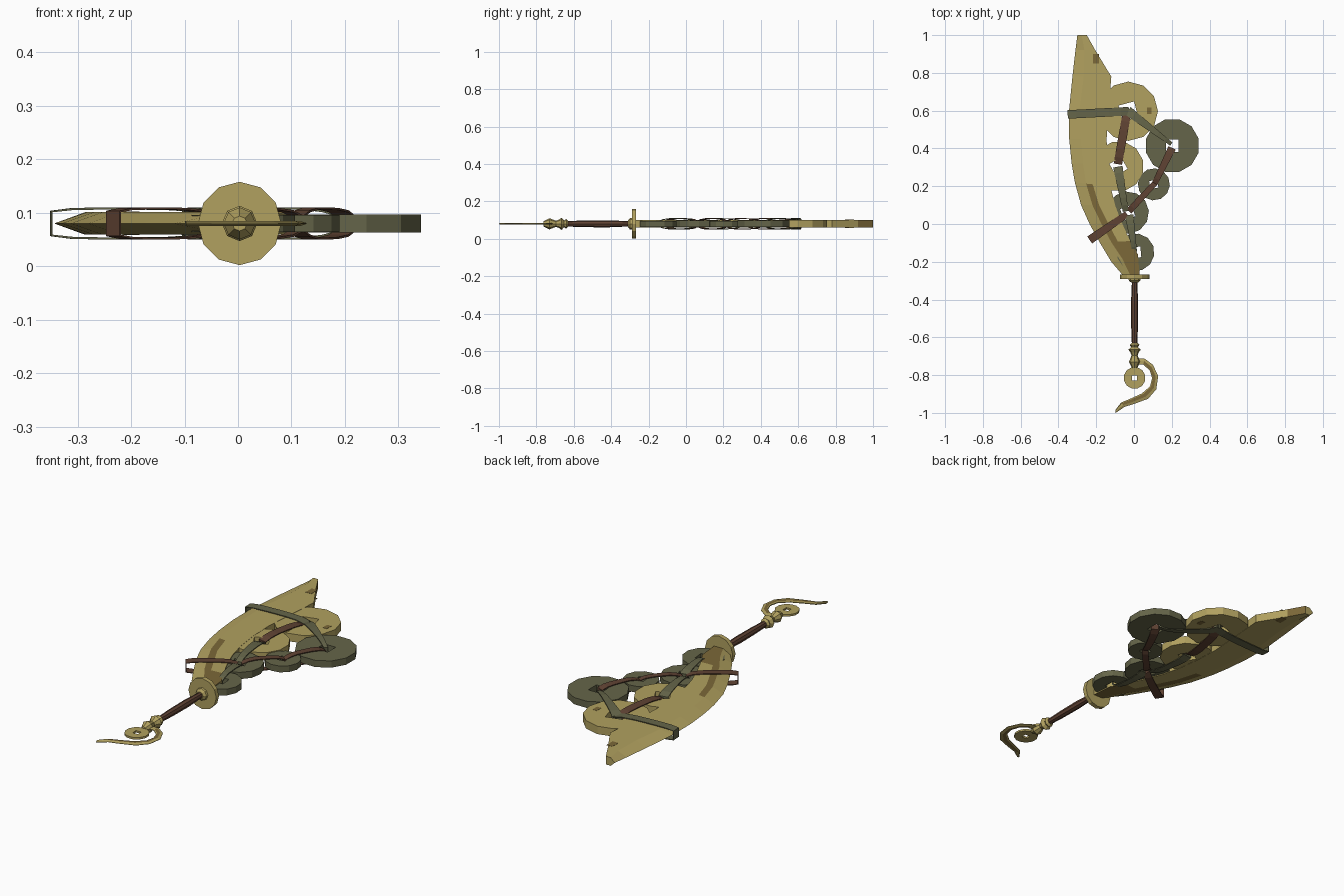
import bpy, bmesh
from math import sin, cos, pi, radians
from mathutils import Vector

if "Cube" in bpy.data.objects:
    bpy.data.objects.remove(bpy.data.objects["Cube"])

ZC = 0.08  # height of the flat mid plane


def material(name, rgb):
    m = bpy.data.materials.new(name)
    m.use_nodes = True
    m.diffuse_color = (*rgb, 1)
    m.node_tree.nodes["Principled BSDF"].inputs["Base Color"].default_value = (*rgb, 1)
    return m


GOLD = material("aged gold", (0.44, 0.355, 0.115))
DARK = material("tarnished gold", (0.2, 0.138, 0.04))
GREEN = material("green bronze", (0.13, 0.13, 0.067))
BROWN = material("brown leather", (0.115, 0.055, 0.033))


def finish(name, bm, *mats):
    bmesh.ops.remove_doubles(bm, verts=bm.verts, dist=0.0002)
    bmesh.ops.recalc_face_normals(bm, faces=bm.faces)
    me = bpy.data.meshes.new(name)
    bm.to_mesh(me)
    bm.free()
    for m in mats:
        me.materials.append(m)
    ob = bpy.data.objects.new(name, me)
    bpy.context.collection.objects.link(ob)
    return ob


def loft(name, rows, rule):
    """Two-sided slab from rows of (x, y, half thickness); rule picks dark cells."""
    bm = bmesh.new()
    sides = [[[bm.verts.new((x, y, ZC + s * h)) for x, y, h in r] for r in rows] for s in (1, -1)]
    top, bot = sides
    n, c = len(rows), len(rows[0])
    for i in range(n - 1):
        for g in sides:
            for j in range(c - 1):
                f = bm.faces.new((g[i][j], g[i + 1][j], g[i + 1][j + 1], g[i][j + 1]))
                f.material_index = int(rule(i, j))
        for j in (0, c - 1):
            f = bm.faces.new((top[i][j], top[i + 1][j], bot[i + 1][j], bot[i][j]))
            f.material_index = int(j > 0 and rule(i, c - 1))
    for i in (0, n - 1):
        for j in range(c - 1):
            bm.faces.new((top[i][j], top[i][j + 1], bot[i][j + 1], bot[i][j]))
    return finish(name, bm, GOLD, DARK)


def disc(name, x, y, r, hole, half, mat, turn=0):
    """Twelve-sided disc with a square hole."""
    bm = bmesh.new()
    rings = []
    for z in (ZC - half, ZC + half):
        ring = lambda n, rad: [bm.verts.new((x + rad * cos(a), y + rad * sin(a), z))
                               for a in (radians(45 + turn) + 2 * pi * k / n for k in range(n))]
        rings.append((ring(12, r), ring(4, hole)))
    for o, q in rings:
        for k in range(4):
            bm.faces.new([o[(3 * k + d) % 12] for d in range(4)] + [q[(k + 1) % 4], q[k]])
    for part, n in ((0, 12), (1, 4)):
        a, b = rings[0][part], rings[1][part]
        for k in range(n):
            bm.faces.new((a[k], a[(k + 1) % n], b[(k + 1) % n], b[k]))
    return finish(name, bm, mat)


def lathe(name, profile, seg, mat):
    """Turned part along y from (y, radius) pairs."""
    bm = bmesh.new()
    rings = [[bm.verts.new((0.003 + r * sin(2 * pi * k / seg), y, ZC + r * cos(2 * pi * k / seg)))
              for k in range(seg)] for y, r in profile]
    for a, b in zip(rings, rings[1:]):
        for k in range(seg):
            bm.faces.new((a[k], a[(k + 1) % seg], b[(k + 1) % seg], b[k]))
    bm.faces.new(rings[0])
    bm.faces.new(rings[-1])
    return finish(name, bm, mat)


def strap(name, start, end, w0, w1, mat, wraps=False):
    """Closed band bulging above and below, pinched where it enters a hole."""
    a, b = Vector(start), Vector(end)
    side = (b - a).normalized().orthogonal()
    half = [(0, 0.012), (0.13, 0.021), (0.32, 0.025), (0.5, 0.026), (0.7, 0.026)]
    half += [(0.88, 0.025), (1, 0.021)] if wraps else [(0.87, 0.021), (1, 0.012)]
    loop = half + [(t, -h) for t, h in reversed(half)]
    bm = bmesh.new()
    pairs = []
    for t, h in loop:
        p, w = a.lerp(b, t), (w0 + (w1 - w0) * t) / 2
        pairs.append([bm.verts.new((*(p + side * s * w), ZC + h)) for s in (1, -1)])
    for k in range(len(pairs)):
        p, q = pairs[k - 1], pairs[k]
        bm.faces.new((p[0], p[1], q[1], q[0]))
    ob = finish(name, bm, mat)
    mod = ob.modifiers.new("thickness", "SOLIDIFY")
    mod.thickness, mod.offset = 0.004, 1
    return ob


# Blade: sharp outer edge, thick inner back, tarnished fuller and base
outline = [((-0.30, 1.0), (-0.25, 1.0)), ((-0.31, 0.92), (-0.205, 0.92)),
           ((-0.326, 0.78), (-0.12, 0.78)), ((-0.344, 0.6), (-0.13, 0.66)),
           ((-0.343, 0.45), (-0.145, 0.45)), ((-0.33, 0.32), (-0.14, 0.32)),
           ((-0.313, 0.22), (-0.125, 0.2)), ((-0.28, 0.1), (-0.1, 0.1)),
           ((-0.235, 0.0), (-0.07, 0.02)), ((-0.18, -0.1), (-0.02, -0.09)),
           ((-0.12, -0.2), (0.02, -0.16)), ((-0.06, -0.27), (0.03, -0.27))]
rows = []
for o, i in outline:
    o, i = Vector(o), Vector(i)
    w = (i - o).length
    cuts = [(0, 0), (min(0.06, 0.45 * w) / w, 0.021), (min(0.095, 0.7 * w) / w, 0.021), (1, 0.021)]
    rows.append([(*o.lerp(i, t), h) for t, h in cuts])
loft("blade", rows, lambda i, j: (j == 1 and 6 <= i) or (j == 2 and i >= 9) or (j == 3 and i == 0))

# Discs along the back of the blade
disc("upper_gold_disc", -0.03, 0.597, 0.157, 0.06, 0.02, GOLD, 15)
disc("lower_gold_disc", -0.082, 0.305, 0.133, 0.05, 0.02, GOLD, 30)
disc("large_green_disc", 0.203, 0.415, 0.144, 0.046, 0.017, GREEN)
disc("small_green_disc", 0.105, 0.21, 0.085, 0.03, 0.016, GREEN, 10)
disc("middle_green_disc", -0.033, 0.06, 0.112, 0.045, 0.017, GREEN, 20)
disc("base_green_disc", 0.008, -0.15, 0.1, 0.04, 0.016, GREEN, 5)

# Tarnished patches as thin plates on both faces
for k, (x, y, s, top) in enumerate([(0.08, 0.6, 0.012, 0.02), (-0.05, 0.468, 0.012, 0.02),
                                    (-0.2, 0.875, 0.016, 0.021)]):
    for z in (ZC + top, ZC - top):
        bpy.ops.mesh.primitive_cube_add(size=1, location=(x, y, z))
        plate = bpy.context.object
        plate.name = f"tarnish_patch_{k}"
        plate.scale = (2 * s, 3 * s, 0.002)
        plate.data.materials.append(DARK)

# Straps lacing the discs to each other and to the blade
strap("upper_blade_strap", (-0.03, 0.597), (-0.348, 0.58), 0.045, 0.045, GREEN, True)
strap("upper_disc_strap", (-0.03, 0.597), (0.195, 0.425), 0.05, 0.02, GREEN)
strap("gold_disc_strap", (-0.04, 0.575), (-0.085, 0.32), 0.045, 0.045, BROWN)
strap("gold_to_green_strap", (-0.085, 0.3), (-0.045, 0.07), 0.05, 0.03, GREEN)
strap("large_disc_strap", (0.2, 0.4), (0.11, 0.215), 0.042, 0.03, BROWN)
strap("small_disc_strap", (0.11, 0.215), (-0.025, 0.07), 0.03, 0.035, BROWN)
strap("lower_blade_strap", (-0.04, 0.05), (-0.232, -0.083), 0.035, 0.045, BROWN, True)
strap("base_disc_strap", (-0.025, 0.045), (0.003, -0.145), 0.045, 0.025, GREEN)

# Guard, grip and pommel
lathe("guard", [(-0.29, 0.078), (-0.268, 0.078)], 12, GOLD)
lathe("guard_collar", [(-0.31, 0.018), (-0.3, 0.03), (-0.288, 0.032)], 8, GOLD)
lathe("grip", [(-0.65, 0.014), (-0.54, 0.018), (-0.42, 0.019), (-0.3, 0.014)], 8, BROWN)
lathe("pommel", [(-0.762, 0.014), (-0.75, 0.02), (-0.73, 0.03), (-0.715, 0.024), (-0.695, 0.016),
                 (-0.68, 0.022), (-0.665, 0.033), (-0.652, 0.018), (-0.64, 0.026), (-0.63, 0.016)],
      8, GOLD)

# Pommel ring and curved hook with a tarnished spine
disc("pommel_ring", 0.003, -0.815, 0.058, 0.02, 0.005, GOLD)
hook = [((0.01, -0.71), (0.01, -0.745)), ((0.055, -0.712), (0.05, -0.745)),
        ((0.1, -0.745), (0.083, -0.775)), ((0.128, -0.805), (0.096, -0.815)),
        ((0.118, -0.875), (0.085, -0.86)), ((0.075, -0.925), (0.04, -0.898)),
        ((0.0, -0.953), (-0.02, -0.925)), ((-0.05, -0.968), (-0.068, -0.945)),
        ((-0.097, -1.0), (-0.099, -0.985))]
rows = [[(*Vector(o).lerp(Vector(i), t), h) for t, h in ((0, 0.001), (0.4, 0.005), (0.85, 0.005), (1, 0.002))]
        for o, i in hook]
loft("pommel_hook", rows, lambda i, j: j == 1 and 0 < i < 7)
